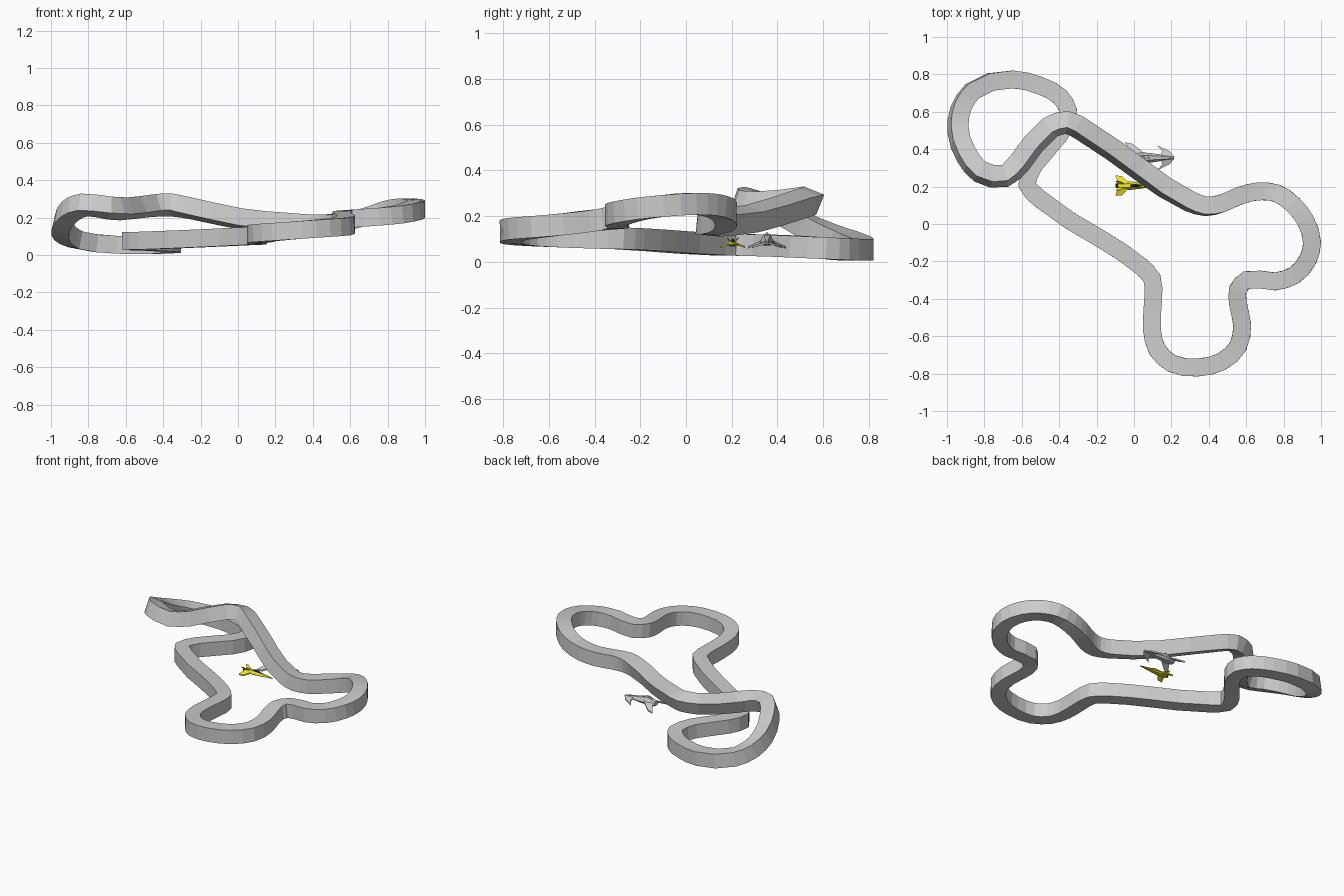
import bpy, math
from mathutils import Vector

if "Cube" in bpy.data.objects:
    bpy.data.objects.remove(bpy.data.objects["Cube"])


def make(name, verts, faces, color=None):
    me = bpy.data.meshes.new(name)
    me.from_pydata([tuple(v) for v in verts], [], faces)
    me.validate()
    ob = bpy.data.objects.new(name, me)
    bpy.context.collection.objects.link(ob)
    if color:
        mat = bpy.data.materials.get(color[0]) or bpy.data.materials.new(color[0])
        mat.diffuse_color = color[1]
        mat.use_nodes = True
        mat.node_tree.nodes["Principled BSDF"].inputs["Base Color"].default_value = mat.diffuse_color
        me.materials.append(mat)
    return ob


# Race track: closed centre line (x, y, z), counter-clockwise from the left corner
PATH = [
    (-.572, .21, .075), (-.503, .134, .077), (-.18, -.078, .09), (.032, -.222, .1),
    (.096, -.29, .103), (.102, -.404, .106), (.096, -.564, .112), (.123, -.671, .117),
    (.203, -.746, .124), (.342, -.767, .135), (.47, -.735, .145), (.556, -.655, .153),
    (.578, -.537, .165), (.557, -.43, .178), (.556, -.35, .188), (.6, -.3, .194),
    (.754, -.307, .205), (.856, -.275, .217), (.93, -.19, .234), (.952, -.1, .245),
    (.914, .024, .254), (.85, .104, .25), (.765, .163, .23), (.663, .174, .2),
    (.567, .152, .18), (.47, .11, .168), (.385, .094, .165), (.3, .12, .168),
    (.032, .291, .19), (-.262, .495, .252), (-.358, .543, .268), (-.45, .516, .265),
    (-.61, .329, .247), (-.69, .257, .252), (-.824, .28, .268), (-.898, .372, .235),
    (-.941, .505, .165), (-.925, .62, .115), (-.866, .709, .083), (-.647, .773, .055),
    (-.503, .74, .053), (-.395, .68, .056), (-.353, .61, .06), (-.395, .48, .067), (-.53, .32, .073)]
TILT = {25: 0, 28: 19, 30: 22, 34: 20, 36: 14, 39: 0}   # banking, left edge up


def tilt_at(t):
    keys = sorted(TILT)
    for a, b in zip(keys, keys[1:]):
        if a <= t <= b:
            return math.radians(TILT[a] + (TILT[b] - TILT[a]) * (t - a) / (b - a))
    return 0.0


P = [Vector(p) for p in PATH]
n, SUB, HALF = len(P), 2, .0475
centres = []
for i in range(n):
    a, b, c, d = (P[(i + k) % n] for k in (-1, 0, 1, 2))
    # chord-scaled tangents keep the long straights straight
    l0, l1, l2 = ((q - p).length for p, q in ((a, b), (b, c), (c, d)))
    def tangent(u, v, lu, lv):
        return ((u / lu) * lv + (v / lv) * lu) / (lu + lv)
    m0 = tangent(b - a, c - b, l0, l1) * l1
    m1 = tangent(c - b, d - c, l1, l2) * l1
    for s in range(SUB):
        t = s / SUB
        centres.append((b * (2*t**3 - 3*t*t + 1) + m0 * (t**3 - 2*t*t + t)
                        + c * (3*t*t - 2*t**3) + m1 * (t**3 - t*t), i + t))
verts, faces, N = [], [], len(centres)
for i, (c, t) in enumerate(centres):
    tan = (centres[(i + 1) % N][0] - centres[i - 1][0]).normalized()
    left = Vector((-tan.y, tan.x, 0)).normalized()
    up = tan.cross(left)
    r = tilt_at(t)
    l2 = left * math.cos(r) + up * math.sin(r)
    u2 = up * math.cos(r) - left * math.sin(r)
    verts += [c + (l2 * sx + u2 * sz) * HALF for sx, sz in ((1, 1), (1, -1), (-1, -1), (-1, 1))]
    j = (i + 1) % N
    faces += [(i*4 + k, j*4 + k, j*4 + (k + 1) % 4, i*4 + (k + 1) % 4) for k in range(4)]
make("race_track", verts, faces)


# Craft helpers: faceted hull through stations (x, half width, low z, high z)
def hull(name, y, stations, color=None):
    vs, fs = [], []
    for x, w, lo, hi in stations:
        mid = lo + (hi - lo) * .35
        vs += [(x, y + a * w, z) for a, z in
               ((.6, lo), (1, mid), (.45, hi), (-.45, hi), (-1, mid), (-.6, lo))]
    for s in range(len(stations) - 1):
        fs += [(s*6 + k, s*6 + (k + 1) % 6, s*6 + 6 + (k + 1) % 6, s*6 + 6 + k) for k in range(6)]
    last = (len(stations) - 1) * 6
    fs += [tuple(range(5, -1, -1)), tuple(range(last, last + 6))]
    make(name, vs, fs, color)


# Thin mirrored plates from an outline (x, side offset, z)
def wings(name, y, outline, thick, color=None):
    for side, label in ((1, "left"), (-1, "right")):
        k = len(outline)
        vs = [(x, y + side * o, z + h) for h in (-thick / 2, thick / 2) for x, o, z in outline]
        fs = [tuple(range(k)), tuple(range(2*k - 1, k - 1, -1))]
        fs += [(i, (i + 1) % k, k + (i + 1) % k, k + i) for i in range(k)]
        make(f"{name}_{label}", vs, fs, color)


YELLOW = ("yellow_paint", (.85, .8, .02, 1))
BLACK = ("black_trim", (.02, .02, .02, 1))

# Small yellow craft
Y = .205
hull("yellow_craft_hull", Y, [(-.085, .018, .068, .088), (-.03, .024, .068, .094),
                              (.03, .017, .07, .088), (.12, .004, .073, .077)], YELLOW)
wings("yellow_craft_wing", Y, [(-.03, .015, .08), (-.065, .052, .066), (-.1, .054, .065),
                               (-.085, .012, .08)], .008, YELLOW)
wings("yellow_craft_fin", Y, [(-.05, .01, .09), (-.08, .024, .105), (-.1, .026, .105),
                              (-.085, .01, .09)], .006, YELLOW)
hull("yellow_craft_cockpit", Y, [(-.02, .008, .085, .1), (.01, .009, .083, .098),
                                 (.045, .003, .08, .086)], BLACK)
hull("yellow_craft_engine", Y, [(-.1, .01, .072, .085), (-.084, .012, .071, .087)], BLACK)

# Larger grey craft
G = .354
hull("grey_craft_hull", G, [(-.02, .022, .075, .105), (.04, .03, .072, .122),
                            (.1, .024, .073, .108), (.215, .007, .078, .087)])
wings("grey_craft_rear_wing", G, [(.06, .022, .092), (-.01, .075, .066), (-.05, .083, .063),
                                  (-.03, .055, .075), (-.01, .018, .092)], .01)
wings("grey_craft_front_prong", G, [(.215, .006, .083), (.19, .035, .075), (.125, .066, .066),
                                    (.15, .036, .074), (.145, .012, .085)], .01)
hull("grey_craft_canopy", G, [(.01, .008, .1, .122), (.045, .01, .105, .128), (.09, .004, .1, .11)])
